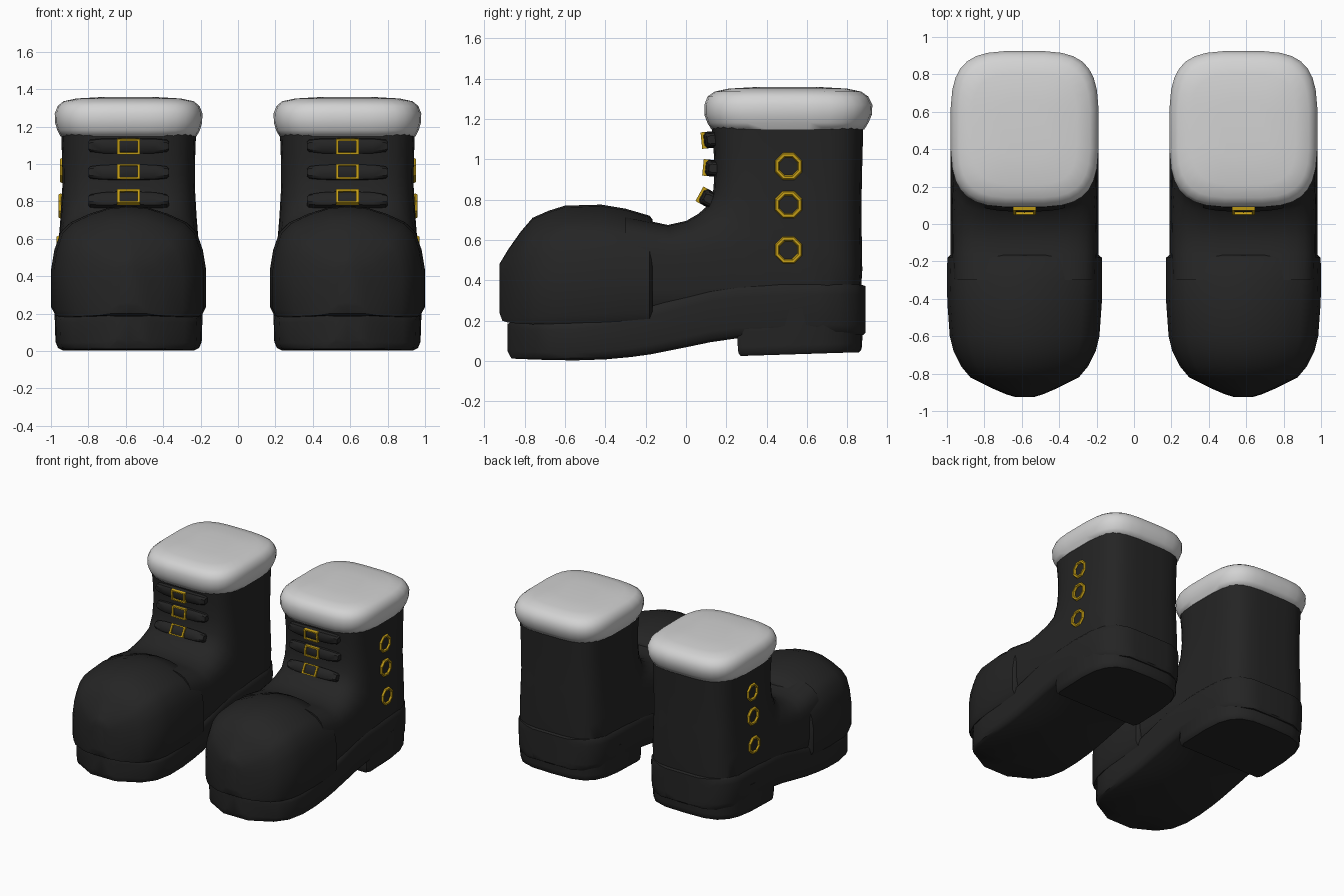
import bpy, bmesh, math
from mathutils import Vector, Matrix

if "Cube" in bpy.data.objects:
    bpy.data.objects.remove(bpy.data.objects["Cube"])


def material(name, col):
    m = bpy.data.materials.new(name)
    m.diffuse_color = (*col, 1)
    m.use_nodes = True
    m.node_tree.nodes["Principled BSDF"].inputs["Base Color"].default_value = m.diffuse_color
    return m


BLACK = material("black_leather", (0.018, 0.018, 0.018))
WHITE = material("white_fleece", (0.65, 0.65, 0.65))
GOLD = material("gold_metal", (0.55, 0.34, 0.008))
CX = 0.585  # centre of one boot


def finish(bm, name, mat, side, angle=40):
    """Turn a right-boot bmesh into an object, mirrored for side = -1."""
    bmesh.ops.transform(bm, matrix=Matrix.Translation((CX, 0, 0)), verts=bm.verts)
    if side < 0:
        bmesh.ops.scale(bm, vec=(-1, 1, 1), verts=bm.verts)
    bmesh.ops.recalc_face_normals(bm, faces=bm.faces)
    me = bpy.data.meshes.new(name)
    bm.to_mesh(me)
    bm.free()
    ob = bpy.data.objects.new(name, me)
    me.materials.append(mat)
    bpy.context.collection.objects.link(ob)
    bpy.ops.object.select_all(action='DESELECT')
    ob.select_set(True)
    bpy.context.view_layer.objects.active = ob
    bpy.ops.object.shade_smooth_by_angle(angle=math.radians(angle))


def loft(rings):
    """Skin closed rings of equal length and cap both ends."""
    bm = bmesh.new()
    vs = [[bm.verts.new(p) for p in r] for r in rings]
    n = len(vs[0])
    for a, b in zip(vs, vs[1:]):
        for i in range(n):
            j = (i + 1) % n
            bm.faces.new((a[i], a[j], b[j], b[i]))
    bm.faces.new(vs[0])
    bm.faces.new(vs[-1])
    return bm


def oval(a, b, hw, power=4, n=28):
    """Squarish oval spanning the side-plane points a to b, (y, z) each."""
    a, b = Vector((0, *a)), Vector((0, *b))
    mid, half = (a + b) / 2, (a - b) / 2
    pts = []
    for i in range(n):
        t = 2 * math.pi * (i + 0.5) / n
        c, s = math.cos(t), math.sin(t)
        u = math.copysign(abs(c) ** (2 / power), c)
        v = math.copysign(abs(s) ** (2 / power), s)
        pts.append(mid + half * v + Vector((hw * u, 0, 0)))
    return pts


def section(y, hw, z0, z1, half):
    """Mirrored cross-section at y from a normalised half profile."""
    full = half + [(-u, v) for u, v in reversed(half) if u > 0]
    return [(u * hw, y, z0 + v * (z1 - z0)) for u, v in full]


TOE = [(0, 1), (0.25, 0.985), (0.5, 0.93), (0.75, 0.85), (0.88, 0.76), (0.96, 0.6),
       (1, 0.42), (1, 0.07), (0.95, 0), (0, 0)]
SOLE = [(0, 1), (0.96, 1), (0.99, 0.94), (1, 0.8), (0.99, 0.2), (0.96, 0.06), (0.9, 0), (0, 0)]


def boot(side):
    pre = "right_" if side > 0 else "left_"

    # foot and shaft, swept round the ankle
    finish(loft([oval(*s) for s in [
        ((-0.3, 0.72), (-0.3, 0.17), 0.385),
        ((-0.16, 0.69), (-0.12, 0.18), 0.39),
        ((-0.09, 0.675), (0.03, 0.18), 0.39),
        ((0.0, 0.695), (0.3, 0.2), 0.388),
        ((0.06, 0.73), (0.6, 0.2), 0.382),
        ((0.105, 0.77), (0.86, 0.23), 0.375),
        ((0.135, 0.85), (0.875, 0.45), 0.365),
        ((0.14, 0.95), (0.87, 0.75), 0.355),
        ((0.135, 1.06), (0.875, 0.98), 0.356),
        ((0.125, 1.17), (0.88, 1.17), 0.362)]]), pre + "upper", BLACK, side)

    # toe cap
    finish(loft([section(*s, TOE) for s in [
        (-0.165, 0.395, 0.22, 0.70), (-0.18, 0.413, 0.205, 0.72), (-0.3, 0.415, 0.198, 0.755),
        (-0.42, 0.413, 0.192, 0.775), (-0.6, 0.40, 0.186, 0.77), (-0.68, 0.38, 0.184, 0.745),
        (-0.76, 0.34, 0.182, 0.71), (-0.82, 0.29, 0.184, 0.64), (-0.88, 0.17, 0.19, 0.555),
        (-0.91, 0.10, 0.20, 0.505), (-0.925, 0.05, 0.24, 0.48)]]), pre + "toe_cap", BLACK, side)

    # curved sole
    finish(loft([section(*s, SOLE) for s in [
        (-0.885, 0.07, 0.05, 0.185), (-0.865, 0.12, 0.012, 0.19), (-0.77, 0.30, 0.008, 0.19),
        (-0.68, 0.365, 0.005, 0.19), (-0.55, 0.39, 0.003, 0.195), (-0.4, 0.395, 0.008, 0.215),
        (-0.27, 0.395, 0.02, 0.245), (-0.17, 0.395, 0.034, 0.272), (0.0, 0.395, 0.068, 0.32),
        (0.12, 0.395, 0.093, 0.352), (0.25, 0.395, 0.112, 0.37), (0.45, 0.395, 0.12, 0.378),
        (0.65, 0.385, 0.13, 0.38), (0.76, 0.36, 0.13, 0.38), (0.84, 0.30, 0.13, 0.38),
        (0.88, 0.21, 0.13, 0.375), (0.89, 0.15, 0.14, 0.37)]]), pre + "sole", BLACK, side)

    # heel block: straight front, rounded back
    plan = [(-0.37, 0.255), (-0.39, 0.29), (-0.39, 0.55), (-0.375, 0.68), (-0.34, 0.77), (-0.28, 0.835),
            (-0.18, 0.868), (0, 0.875)]
    plan += [(-x, y) for x, y in reversed(plan[:-1])]
    finish(loft([[(x * k, 0.56 + (y - 0.56) * k, z + 0.03 * (y - 0.26)) for x, y in plan]
                 for z, k in [(0.025, 0.95), (0.04, 0.985), (0.07, 0.995), (0.25, 1.0)]]),
           pre + "heel", BLACK, side)

    # fleece cuff with closed, slightly domed top
    finish(loft([oval((y0, z), (y1, z), hw, 3.6, 32) for z, y0, y1, hw in [
        (1.148, 0.125, 0.885, 0.365), (1.18, 0.105, 0.905, 0.382), (1.22, 0.09, 0.922, 0.394),
        (1.27, 0.09, 0.925, 0.396), (1.31, 0.105, 0.905, 0.38), (1.335, 0.14, 0.87, 0.35),
        (1.35, 0.21, 0.80, 0.28), (1.358, 0.35, 0.66, 0.14)]]), pre + "cuff", WHITE, side, 60)

    # straps and their buckles on the front of the shaft
    for k, (y, z, tilt) in enumerate([(0.092, 0.815, -0.5), (0.113, 0.957, -0.1), (0.105, 1.095, 0.1)]):
        place = Matrix.Translation((0, y, z)) @ Matrix.Rotation(tilt, 4, 'X')
        rings = []
        for x, h in [(-0.215, 0.02), (-0.205, 0.031), (-0.14, 0.038), (0, 0.041),
                     (0.14, 0.038), (0.205, 0.031), (0.215, 0.02)]:
            bend = 0.45 * x * x
            outline = [(-0.02, -0.6), (-0.02, 0.6), (-0.008, 1), (0.04, 1), (0.04, -1), (-0.008, -1)]
            rings.append([place @ Vector((x, d + bend, h * v)) for d, v in outline])
        finish(loft(rings), pre + "strap_%d" % (k + 1), BLACK, side)

        bm = bmesh.new()
        for dx, dz, w, h in [(-0.054, 0, 0.014, 0.082), (0.054, 0, 0.014, 0.082),
                             (0, 0.036, 0.12, 0.01), (0, -0.036, 0.12, 0.01)]:
            m = place @ Matrix.Translation((dx, -0.017, dz)) @ Matrix.Diagonal((w, 0.024, h, 1))
            bmesh.ops.create_cube(bm, size=1, matrix=m)
        finish(bm, pre + "buckle_%d" % (k + 1), GOLD, side, 30)

    # eyelets on the outer side
    for k, (x, z) in enumerate([(0.372, 0.55), (0.362, 0.775), (0.355, 0.965)]):
        bm = bmesh.new()
        seg, tube = 8, 6
        vs = []
        for i in range(seg):
            a = 2 * math.pi * (i + 0.5) / seg
            vs.append([])
            for j in range(tube):
                b = 2 * math.pi * j / tube
                r = 0.06 + 0.013 * math.cos(b)
                vs[i].append(bm.verts.new((x + 0.014 * math.sin(b), 0.508 + r * math.cos(a),
                                           z + r * math.sin(a))))
        for i in range(seg):
            p, q = vs[i], vs[(i + 1) % seg]
            for j in range(tube):
                bm.faces.new((p[j], q[j], q[(j + 1) % tube], p[(j + 1) % tube]))
        finish(bm, pre + "eyelet_%d" % (k + 1), GOLD, side, 30)


for s in (1, -1):
    boot(s)
